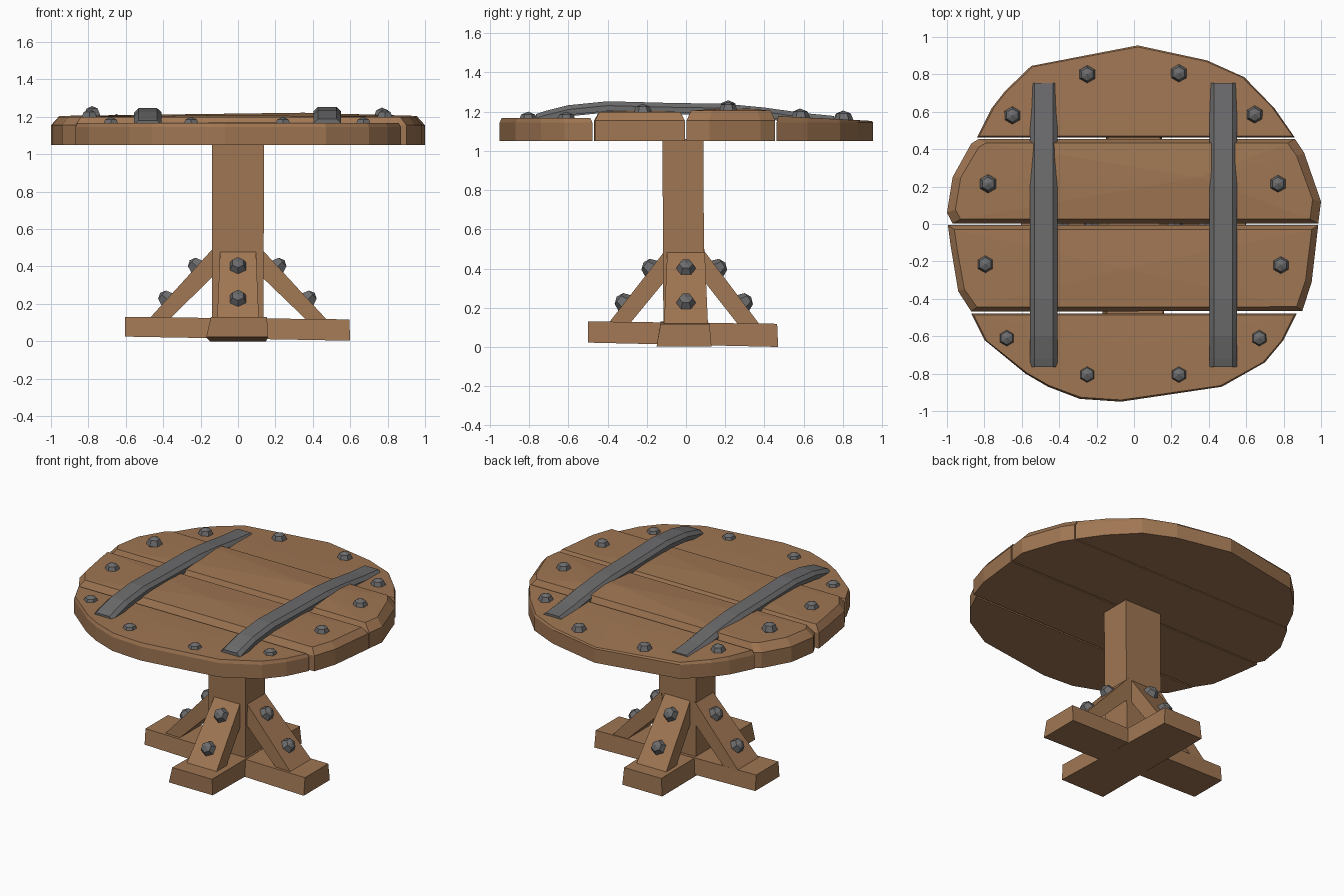
import bpy, bmesh, math
from mathutils import Vector, Matrix

if "Cube" in bpy.data.objects:
    bpy.data.objects.remove(bpy.data.objects["Cube"])


def material(name, rgb):
    m = bpy.data.materials.new(name)
    m.diffuse_color = (*rgb, 1)
    m.use_nodes = True
    m.node_tree.nodes["Principled BSDF"].inputs["Base Color"].default_value = m.diffuse_color
    return m


WOOD = material("brown wood", (0.35, 0.182, 0.086))
IRON = material("grey iron", (0.15, 0.15, 0.155))


def finish(bm, name, mat):
    bmesh.ops.recalc_face_normals(bm, faces=bm.faces[:])
    me = bpy.data.meshes.new(name)
    bm.to_mesh(me)
    bm.free()
    me.materials.append(mat)
    ob = bpy.data.objects.new(name, me)
    bpy.context.collection.objects.link(ob)
    return ob


def loft(name, rings, mat, apex=None):
    """Skin closed rings; cap the last with a fan when apex is given."""
    bm = bmesh.new()
    vs = [[bm.verts.new(p) for p in r] for r in rings]
    n = len(vs[0])
    for a, b in zip(vs, vs[1:]):
        for i in range(n):
            j = (i + 1) % n
            bm.faces.new((a[i], a[j], b[j], b[i]))
    bm.faces.new(vs[0])
    if apex:
        c = bm.verts.new(apex)
        for i in range(n):
            bm.faces.new((vs[-1][i], vs[-1][(i + 1) % n], c))
    else:
        bm.faces.new(vs[-1])
    return finish(bm, name, mat)


# Table top planks: outline, edge z, top z, slope along y, inset scales, apex
def plank(name, pts, edge, top, slope, sx, sy, apex):
    yc = (max(p[1] for p in pts) + min(p[1] for p in pts)) / 2
    low = [(x, y, 1.05) for x, y in pts]
    mid = [(x, y, edge) for x, y in pts]
    up = [(x * sx, yc + (y - yc) * sy, top + slope * (y - yc)) for x, y in pts]
    loft(name, [low, mid, up], WOOD, apex)


plank("plank_back", [(-.84, .462), (-.76, .62), (-.69, .71), (-.55, .845), (.02, .955),
      (.39, .875), (.59, .785), (.75, .62), (.86, .462)],
      1.145, 1.165, -.05, .985, .965, (.1, .62, 1.172))
plank("plank_mid_back", [(-.97, .003), (-1, .06), (-.97, .25), (-.87, .43), (-.83, .455),
      (.86, .455), (.91, .38), (1, .12), (.985, .003)],
      1.155, 1.205, 0, .955, .9, (.35, .25, 1.222))
plank("plank_mid_front", [(-.995, -.006), (-.98, -.12), (-.94, -.36), (-.87, -.468),
      (.9, -.465), (.95, -.31), (.985, -.006)],
      1.155, 1.198, 0, .965, .9, (-.05, -.24, 1.21))
plank("plank_front", [(-.87, -.478), (-.8, -.62), (-.58, -.8), (-.46, -.87), (-.29, -.935),
      (-.07, -.95), (.47, -.87), (.7, -.74), (.8, -.62), (.87, -.478)],
      1.145, 1.167, 0, .985, .96, (0, -.65, 1.17))

# Iron straps bent over the top
PATH = [(-.765, 1.185), (-.72, 1.2), (-.6, 1.23), (-.4, 1.25), (-.1, 1.242), (.2, 1.237),
        (.4, 1.218), (.6, 1.19), (.755, 1.175)]
for name, x, dz in (("strap_left", -.482, -.004), ("strap_right", .477, .003)):
    rings = [[(x - .073, y, z - .05 + dz), (x + .073, y, z - .05 + dz), (x + .073, y, z - .022 + dz),
              (x + .05, y, z + dz), (x - .05, y, z + dz), (x - .073, y, z - .022 + dz)]
             for y, z in PATH]
    loft(name, rings, IRON)


# Six-sided rivets
def rivet(name, pos, normal):
    bm = bmesh.new()
    bmesh.ops.create_uvsphere(bm, u_segments=6, v_segments=4, radius=.05)
    rot = Vector((0, 0, 1)).rotation_difference(Vector(normal)).to_matrix().to_4x4()
    bm.transform(Matrix.Translation(pos) @ rot)
    finish(bm, name, IRON)


for x, y, z in [(-.25, .8, 1.155), (.24, .805, 1.155), (-.65, .58, 1.165), (.645, .585, 1.165),
                (-.78, .215, 1.208), (.77, .215, 1.2), (-.795, -.215, 1.19), (.785, -.22, 1.19),
                (-.68, -.61, 1.15), (.67, -.61, 1.15), (-.25, -.805, 1.15), (.24, -.805, 1.15)]:
    rivet("top_rivet", (x, y, z), (0, 0, 1))


# Post and crossed feet
def rect(x0, x1, y0, y1, z):
    return [(x0, y0, z), (x1, y0, z), (x1, y1, z), (x0, y1, z)]


loft("post", [rect(-.14, .135, -.115, .095, .02), rect(-.138, .14, -.12, .088, 1.06)], WOOD)
loft("foot_x", [[(-.605, -.14, .025), (-.605, .12, .025), (-.605, .11, .13), (-.605, -.13, .13)],
                [(.6, -.15, .003), (.6, .13, .003), (.595, .12, .117), (.595, -.13, .117)]], WOOD)
loft("foot_y", [[(-.17, -.5, .022), (.16, -.5, .022), (.155, -.5, .13), (-.145, -.5, .13)],
                [(-.15, .47, 0), (.15, .47, 0), (.14, .465, .118), (-.14, .465, .118)]], WOOD)

# Diagonal braces, each with two rivets; profile is (distance out, height)
for name, ang, lo, hi in (("brace_right", 0, .475, .12), ("brace_back", 90, .375, .085),
                          ("brace_left", 180, .48, .13), ("brace_front", 270, .40, .10)):
    rot = Matrix.Rotation(math.radians(ang), 4, 'Z')
    prof = [(lo, .115), (hi, .50), (hi - .02, .37), (lo - .11, .115)]
    widths = (.112, .095, .095, .112)
    rings = [[rot @ Vector((d, s * w, z)) for (d, z), w in zip(prof, widths)] for s in (-1, 1)]
    loft(name, rings, WOOD)
    for z in (.40, .225):
        d = lo + (hi - lo) * (z - .115) / .385
        n = rot @ Vector((.385, 0, lo - hi))
        rivet(name + "_rivet", rot @ Vector((d, 0, z)), n)
